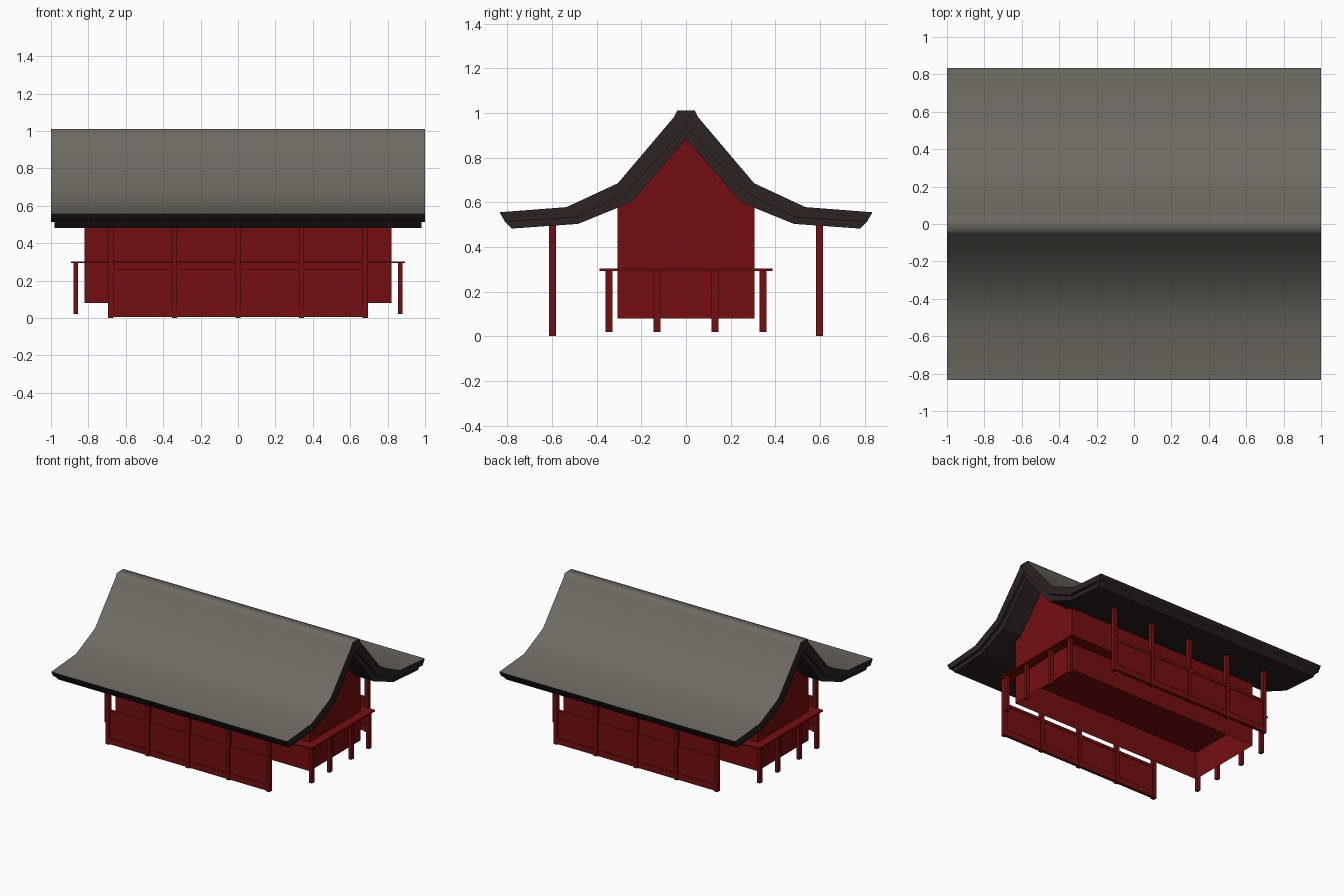
import bpy, bmesh, math

if "Cube" in bpy.data.objects:
    bpy.data.objects.remove(bpy.data.objects["Cube"])


def material(name, rgb):
    m = bpy.data.materials.new(name)
    m.diffuse_color = (*rgb, 1)
    m.use_nodes = True
    m.node_tree.nodes["Principled BSDF"].inputs["Base Color"].default_value = m.diffuse_color
    return m


RED = material("red paint", (0.175, 0.0045, 0.0055))
DARK = material("dark bark", (0.026, 0.016, 0.016))
GREY = material("grey roof", (0.155, 0.143, 0.122))


def finish(name, bm, mats):
    bmesh.ops.recalc_face_normals(bm, faces=bm.faces)
    me = bpy.data.meshes.new(name)
    bm.to_mesh(me)
    bm.free()
    ob = bpy.data.objects.new(name, me)
    bpy.context.collection.objects.link(ob)
    for m in mats:
        me.materials.append(m)
    return ob


def box(name, x0, x1, y0, y1, z0, z1, mat=RED):
    bm = bmesh.new()
    bmesh.ops.create_cube(bm, size=1)
    for v in bm.verts:
        v.co.x = (x0 + x1) / 2 + v.co.x * (x1 - x0)
        v.co.y = (y0 + y1) / 2 + v.co.y * (y1 - y0)
        v.co.z = (z0 + z1) / 2 + v.co.z * (z1 - z0)
    return finish(name, bm, [mat])


def mirrored(half):
    """Full left-to-right line from a half line that starts at the centre."""
    return [(-y, z) for y, z in reversed(half) if y > 0] + half


def roof_layer(name, upper, lower, hx, mats):
    """Extruded band between an upper and a lower line of equal length."""
    up, lo = mirrored(upper), mirrored(lower)
    n = len(up)
    bm = bmesh.new()
    U, L = [[[bm.verts.new((x, y, z)) for x in (-hx, hx)] for y, z in line]
            for line in (up, lo)]
    for i in range(n - 1):
        top = bm.faces.new((U[i][0], U[i][1], U[i + 1][1], U[i + 1][0]))
        top.material_index = len(mats) - 1
        bm.faces.new((L[i][0], L[i + 1][0], L[i + 1][1], L[i][1]))
        for e in (0, 1):
            bm.faces.new((U[i][e], U[i + 1][e], L[i + 1][e], L[i][e]))
    for i in (0, n - 1):
        bm.faces.new((U[i][0], U[i][1], L[i][1], L[i][0]))
    return finish(name, bm, mats)


# roof: grey curved covering over a dark lower layer
top_line = [(0, 1.01), (0.04, 1.01), (0.055, 0.98), (0.305, 0.685), (0.535, 0.578), (0.835, 0.555)]
mid_line = [(0, 0.935), (0.03, 0.902), (0.045, 0.886), (0.267, 0.643), (0.487, 0.533), (0.81, 0.512)]
low_line = [(0, 0.885), (0.03, 0.849), (0.045, 0.832), (0.245, 0.60), (0.483, 0.503), (0.78, 0.482)]
roof = roof_layer("roof_covering", top_line, mid_line, 1.0, [DARK, GREY])
roof_layer("roof_under_layer", mid_line, low_line, 0.98, [DARK])
bpy.context.view_layer.objects.active = roof
roof.select_set(True)
bpy.ops.object.shade_smooth_by_angle(angle=math.radians(68))

# hall walls with gable ends, open underneath
wall = mirrored([(0, 0.888), (0.245, 0.603), (0.307, 0.576), (0.307, 0.08)])
bm = bmesh.new()
ends = [[bm.verts.new((x, y, z)) for y, z in wall] for x in (-0.822, 0.822)]
for e in ends:
    bm.faces.new(e)
for i in (0, len(wall) - 2):
    bm.faces.new((ends[0][i], ends[0][i + 1], ends[1][i + 1], ends[1][i]))
finish("hall_walls", bm, [RED])

# raised floor that projects as a veranda
box("veranda_floor", -0.893, 0.893, -0.387, 0.387, 0.293, 0.303)

# short posts under the veranda ends
for s in (-1, 1):
    for y in (-0.345, -0.13, 0.13, 0.345):
        box("veranda_post", s * 0.868 - 0.0125, s * 0.868 + 0.0125,
            y - 0.015, y + 0.015, 0.02, 0.295)

# screen fences carrying the front and back eaves
for s in (-1, 1):
    c = s * 0.597
    for i in range(-2, 3):
        x = i * 0.34
        box("eave_post", x - 0.014, x + 0.014, c - 0.016, c + 0.016, 0, 0.505)
    box("screen_panel", -0.68, 0.68, c - 0.005, c + 0.005, 0.01, 0.26)
    box("screen_bottom_rail", -0.68, 0.68, c - 0.012, c + 0.012, 0.005, 0.05)
    box("screen_top_rail", -0.68, 0.68, c - 0.010, c + 0.010, 0.24, 0.262)
